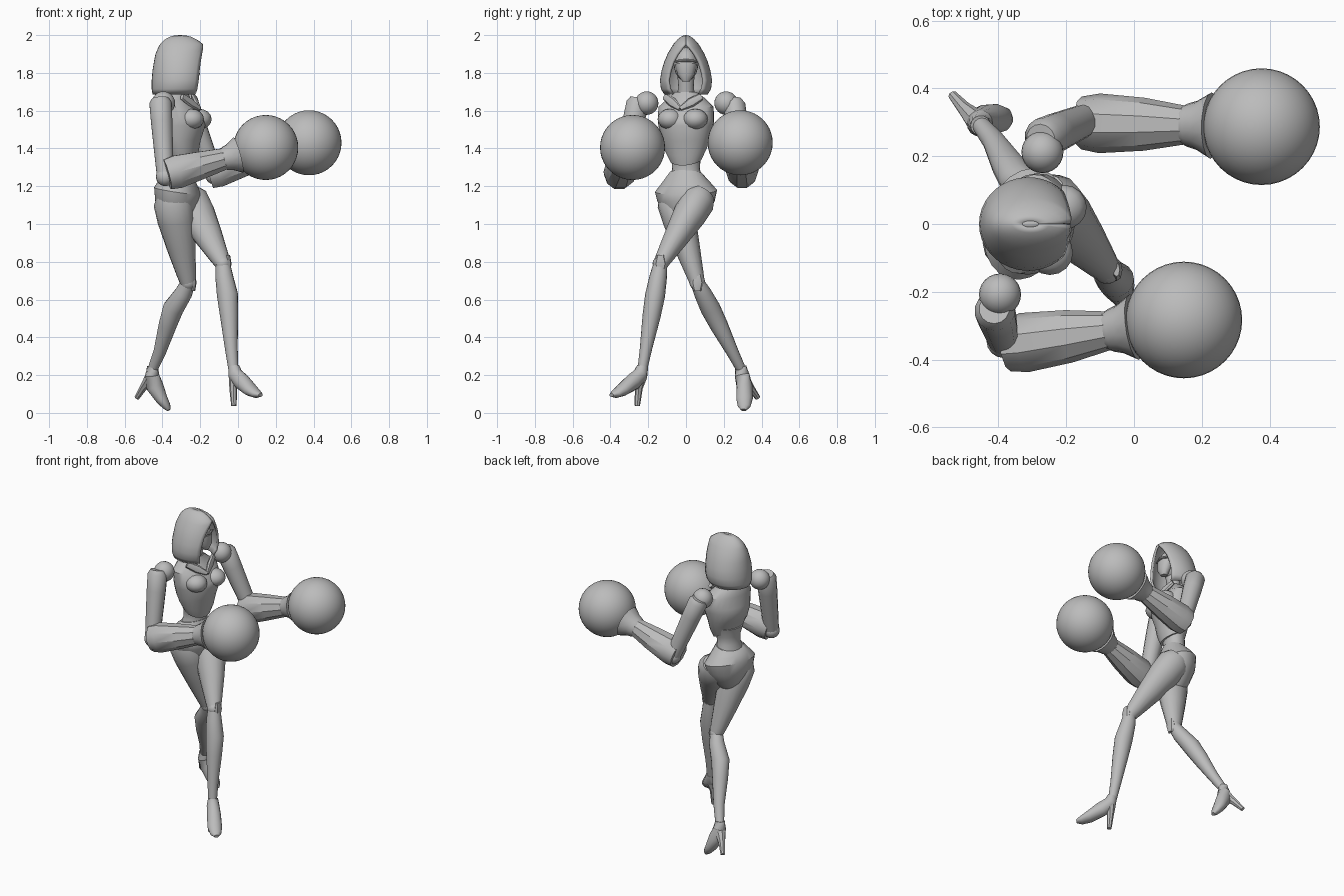
import bpy, bmesh, math
from mathutils import Vector

cube = bpy.data.objects.get("Cube")
if cube:
    bpy.data.objects.remove(cube, do_unlink=True)

grey = bpy.data.materials.new("plain_grey")
grey.use_nodes = True
grey.diffuse_color = (0.5, 0.5, 0.5, 1)
grey.node_tree.nodes["Principled BSDF"].inputs["Base Color"].default_value = (0.5, 0.5, 0.5, 1)

X, Z = Vector((1, 0, 0)), Vector((0, 0, 1))
FWD = Vector((0.957, -0.29, 0))     # the body is turned a little
SIDE = Vector((0.29, 0.957, 0))


def finish(name, bm, angle=35):
    bmesh.ops.recalc_face_normals(bm, faces=bm.faces)
    mesh = bpy.data.meshes.new(name)
    bm.to_mesh(mesh)
    bm.free()
    obj = bpy.data.objects.new(name, mesh)
    bpy.context.collection.objects.link(obj)
    mesh.materials.append(grey)
    bpy.ops.object.select_all(action='DESELECT')
    obj.select_set(True)
    bpy.context.view_layer.objects.active = obj
    bpy.ops.object.shade_smooth_by_angle(angle=math.radians(angle))
    return obj


def skin(name, rings, closed=True, angle=35):
    """Bridge equal rings of points; closed rings also get end caps."""
    bm = bmesh.new()
    rows = [[bm.verts.new(p) for p in ring] for ring in rings]
    n = len(rows[0])
    for a, b in zip(rows, rows[1:]):
        for i in range(n if closed else n - 1):
            j = (i + 1) % n
            bm.faces.new((a[i], a[j], b[j], b[i]))
    if closed:
        bm.faces.new(rows[0])
        bm.faces.new(rows[-1])
    return finish(name, bm, angle)


def tube(name, path, radii, ref=X, sides=14, angle=35):
    """Loft ellipses across a path; each radius is a number or (side, ref) pair."""
    pts = [Vector(p) for p in path]
    rings = []
    for k, p in enumerate(pts):
        t = (pts[min(k + 1, len(pts) - 1)] - pts[max(k - 1, 0)]).normalized()
        u = t.cross(ref).normalized()
        v = u.cross(t)
        r = radii[k]
        a, b = r if isinstance(r, tuple) else (r, r)
        rings.append([p + u * a * math.cos(s) + v * b * math.sin(s)
                      for s in (math.tau * i / sides for i in range(sides))])
    return skin(name, rings, angle=angle)


def along(a, b, steps):
    a, b = Vector(a), Vector(b)
    return [a.lerp(b, s) for s in steps]


def body(name, sections, n=24):
    """Loft level sections: height, centre x, half width, half depth, front drop."""
    rings = []
    for z, cx, w, d, drop in sections:
        rings.append([Vector((cx, 0, z)) + FWD * d * math.cos(t) + SIDE * w * math.sin(t)
                      - Z * drop * math.cos(t) for t in (math.tau * i / n for i in range(n))])
    return skin(name, rings)


def ball(name, centre, size, seg=32, angle=35):
    bm = bmesh.new()
    bmesh.ops.create_uvsphere(bm, u_segments=seg, v_segments=seg // 2, radius=1)
    bmesh.ops.scale(bm, vec=size if isinstance(size, tuple) else (size,) * 3, verts=bm.verts)
    bmesh.ops.translate(bm, vec=centre, verts=bm.verts)
    return finish(name, bm, angle)


# Torso: bodice with a pointed lower edge, narrow waist, hip plate
body("bodice", [(1.34, -.30, .085, .07, .03), (1.40, -.305, .115, .09, .04),
                (1.45, -.305, .13, .105, .01), (1.52, -.30, .148, .125, 0),
                (1.55, -.30, .152, .12, 0), (1.62, -.315, .15, .095, 0),
                (1.665, -.325, .10, .075, .01), (1.70, -.32, .055, .055, 0)])
body("waist", [(1.22, -.32, .10, .08, 0), (1.29, -.315, .074, .062, 0),
               (1.34, -.31, .078, .065, 0), (1.40, -.31, .10, .08, 0)])
body("hip_plate", [(.97, -.31, .03, .045, 0), (1.04, -.315, .10, .09, 0),
                   (1.12, -.32, .155, .115, 0), (1.175, -.32, .168, .12, .02),
                   (1.22, -.32, .13, .10, .01), (1.27, -.32, .088, .072, -.015)])
for label, s in (("right", -1), ("left", 1)):
    p = Vector((-.285, 0, 1.555)) + FWD * .06 + SIDE * .07 * s
    ball(label + "_bust", p, (.068, .066, .055), 16)
    # collar strips meeting at the breastbone
    a = Vector((-.315, 0, 1.675)) + FWD * .05 + SIDE * .10 * s
    b = Vector((-.305, 0, 1.61)) + FWD * .105
    tube(label + "_collar", along(a, b, (0, .5, 1)), [(.02, .012), (.026, .014), (.012, .01)], FWD, 8)

# Head, neck and face
tube("neck", [(-.325, 0, 1.66), (-.31, 0, 1.72), (-.30, 0, 1.80)], [.05, .042, .045])
ball("head", (-.285, 0, 1.845), (.075, .064, .09), 24)
tube("jaw", [(-.245, 0, 1.845), (-.235, 0, 1.79), (-.235, 0, 1.755)],
     [(.058, .04), (.045, .034), (.02, .018)])
tube("mask_brow", [(-.225, -.055, 1.862), (-.205, 0, 1.866), (-.225, .055, 1.862)], [.006, .008, .006], Z, 8)

# Hood: height, back x, rim x, half width, half opening angle
hood_rows = [(1.685, -.452, -.225, .115, .70), (1.715, -.457, -.215, .133, .75),
             (1.76, -.457, -.208, .138, .78), (1.81, -.453, -.203, .13, .74),
             (1.86, -.445, -.197, .115, .66), (1.90, -.437, -.19, .098, .50),
             (1.935, -.422, -.184, .078, .24), (1.953, -.412, -.186, .066, .03),
             (1.975, -.39, -.215, .047, .02), (1.992, -.36, -.25, .026, .02),
             (1.999, -.33, -.28, .01, .02)]
hood_rings = []
for z, back, rim, w, a in hood_rows:
    ring = []
    for i in range(29):
        t = a + (math.tau - 2 * a) * i / 28
        f = (math.cos(t) + 1) / (math.cos(a) + 1)
        ring.append(Vector((back + (rim - back) * f, w * math.sin(t), z)))
    hood_rings.append(ring)
hood = skin("hood", hood_rings, closed=False, angle=40)
# crown closes the tip of the hood
ball("hood_crown", (-.307, 0, 1.99), (.035, .014, .01), 12)
shell = hood.modifiers.new("thickness", 'SOLIDIFY')
shell.thickness = 0.014
shell.offset = -1

# Arms: shoulder ball, upper arm, flared bracer, round glove
arms = {
    "right": ((-.395, -.208, 1.64), (-.412, -.25, 1.665), (-.385, -.345, 1.25),
              (-.375, -.357, 1.262), (.147, -.283, 1.405)),
    "left": ((-.27, .212, 1.64), (-.275, .25, 1.655), (-.125, .315, 1.26),
             (-.155, .298, 1.268), (.376, .287, 1.43)),
}
for label, (joint, top, elbow, cuff, glove) in arms.items():
    ball(label + "_shoulder", joint, .062, 24)
    tube(label + "_upper_arm", along(top, elbow, (0, .06, .3, .75, 1)),
         [.045, .06, .058, .05, .045])
    ball(label + "_elbow", elbow, .05, 16)
    tube(label + "_bracer", along(cuff, glove, (0, .1, .35, .6)),
         [(.078, .085), (.088, .092), (.078, .076), (.055, .058)], Z, 10)
    tube(label + "_glove_cuff", along(cuff, glove, (.56, .59, .64, .72)),
         [.056, .064, .072, .098], Z, 14)
    ball(label + "_glove", glove, .172, 40)

# Legs: thigh, knee, shin, crossed in stride
legs = {
    "right": ((-.355, -.075, 1.16), (-.265, .06, .69), (-.45, .29, .235), -.022),
    "left": ((-.275, .085, 1.16), (-.08, -.135, .79), (-.025, -.23, .235), .008),
}
for label, (hip, knee, ankle, bulge) in legs.items():
    tube(label + "_thigh", along(hip, knee, (0, .1, .3, .6, .9, 1)),
         [(.07, .075), (.092, .102), (.088, .098), (.068, .077), (.047, .052), (.04, .042)], X, 16)
    ball(label + "_knee", knee, .042, 16)
    cap = Vector(knee) + X * .028
    tube(label + "_kneecap", [cap + Z * .045, cap, cap - Z * .045],
         [(.02, .01), (.034, .018), (.02, .01)], X, 8)
    shin = along(knee, ankle, (.02, .12, .3, .5, .8, 1))
    for k, f in ((2, 1), (3, .7)):
        shin[k].x += bulge * f
    tube(label + "_shin", shin,
         [(.038, .04), (.046, .047), (.053, .056), (.048, .048), (.033, .034), (.026, .027)], X, 16)

# Heeled shoes
shoes = {
    "right": ([(-.452, .29, .245), (-.455, .297, .20), (-.44, .31, .14), (-.405, .31, .075),
               (-.378, .308, .035), (-.365, .305, .015)],
              [(-.465, .305, .18), (-.50, .34, .135), (-.535, .38, .08)]),
    "left": ([(-.022, -.23, .245), (-.015, -.24, .205), (.02, -.28, .165), (.068, -.34, .12),
              (.10, -.375, .10), (.12, -.395, .095)],
             [(-.015, -.24, .19), (-.025, -.25, .13), (-.022, -.258, .037)]),
}
for label, (foot, heel) in shoes.items():
    tube(label + "_shoe", foot,
         [(.03, .03), (.038, .04), (.042, .046), (.044, .033), (.034, .022), (.015, .01)], Z, 14)
    tube(label + "_heel", heel, [.034, .021, .014], X, 8)
